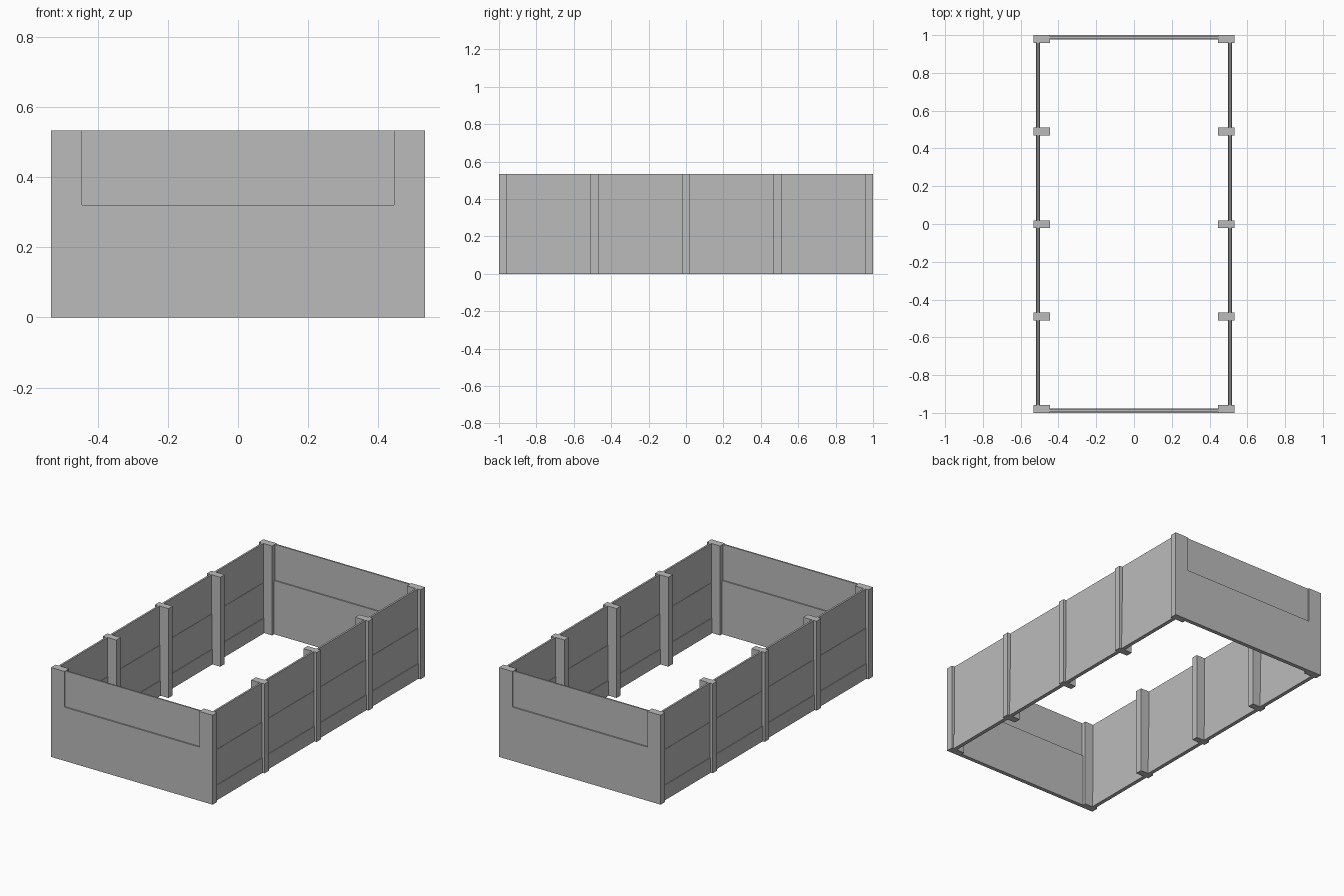
import bpy

if "Cube" in bpy.data.objects:
    bpy.data.objects.remove(bpy.data.objects["Cube"])

grey = bpy.data.materials.new("plain grey")
grey.diffuse_color = (0.5, 0.5, 0.5, 1)
grey.use_nodes = True
grey.node_tree.nodes["Principled BSDF"].inputs["Base Color"].default_value = grey.diffuse_color


def box(name, x0, x1, y0, y1, z0, z1):
    bpy.ops.mesh.primitive_cube_add(
        size=1, location=((x0 + x1) / 2, (y0 + y1) / 2, (z0 + z1) / 2))
    o = bpy.context.object
    o.name = name
    o.scale = (abs(x1 - x0), abs(y1 - y0), z1 - z0)
    bpy.ops.object.transform_apply(location=False, rotation=False, scale=True)
    o.data.materials.append(grey)
    return o


H = 0.533        # wall height
OUT = 0.533      # outer face of posts
INN = 0.445      # inner face of posts
POST_W = 0.042
posts = [(-1.0, -0.957), (-0.511, -0.469), (-0.02, 0.019),
         (0.469, 0.51), (0.957, 1.0)]

# side planks: name, bottom, top, inner x, outer x
planks = [("bottom_rail", 0.0, 0.09, 0.497, 0.520),
          ("middle_plank", 0.09, 0.30, 0.501, 0.516),
          ("top_plank", 0.30, H, 0.503, 0.514)]

for s in (-1, 1):
    # upright posts along each long side
    for y0, y1 in posts:
        box("side_post", s * INN, s * OUT, y0, y1, 0, H)
    # planks in the bays between the posts
    for (_, ya), (yb, _) in zip(posts, posts[1:]):
        for name, z0, z1, xi, xo in planks:
            box(name, s * xi, s * xo, ya, yb, z0, z1)
    # end walls: thick lower board flush with the posts, thin upper board
    box("end_lower_board", -INN, INN, s * 1.0, s * 0.976, 0, 0.32)
    box("end_upper_board", -INN, INN, s * 0.992, s * 0.983, 0.32, H)
